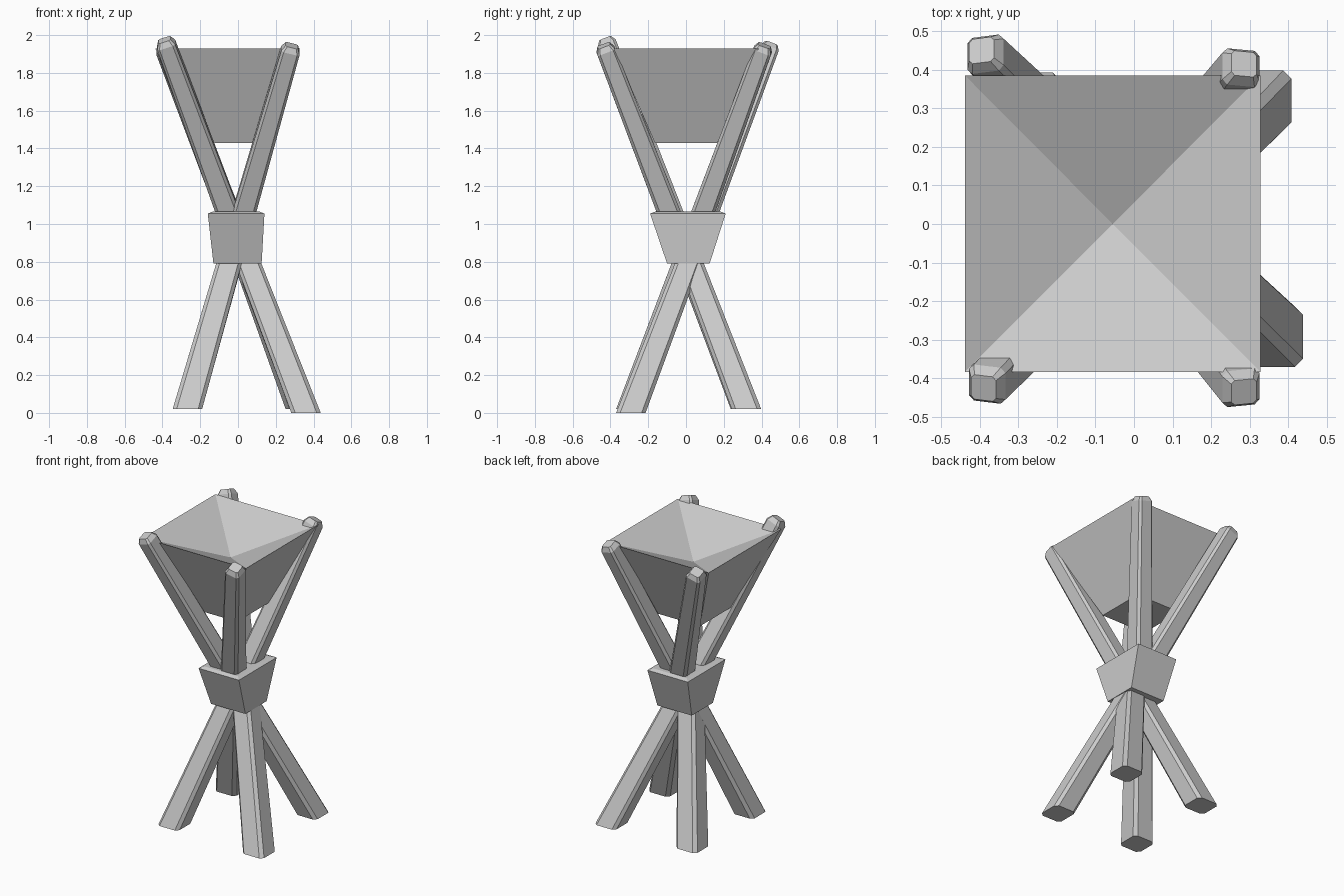
import bpy
from mathutils import Vector

if "Cube" in bpy.data.objects:
    bpy.data.objects.remove(bpy.data.objects["Cube"])


def make(name, verts, faces):
    me = bpy.data.meshes.new(name)
    me.from_pydata([tuple(v) for v in verts], [], faces)
    me.update()
    ob = bpy.data.objects.new(name, me)
    bpy.context.collection.objects.link(ob)
    return ob


def bridge(a, b, n):
    """Quads between ring starting at a and ring starting at b."""
    return [(a + i, a + (i + 1) % n, b + (i + 1) % n, b + i) for i in range(n)]


def octagon(centre, u, v, h, c=0.27):
    """Square of half size h with cut corners, in the plane u, v."""
    k = 1 - c
    pts = [(1, -k), (1, k), (k, 1), (-k, 1), (-1, k), (-1, -k), (-k, -1), (k, -1)]
    return [centre + u * (h * a) + v * (h * b) for a, b in pts]


def pole(name, foot, top):
    foot, top = Vector(foot), Vector(top)
    axis = (top - foot).normalized()
    X, Y = Vector((1, 0, 0)), Vector((0, 1, 0))
    u = (X - axis * axis.x).normalized()
    v = axis.cross(u)
    verts = octagon(foot, X, Y, 0.078)                     # level cut foot
    verts += octagon(top - axis * 0.03, u, v, 0.05)        # shoulder
    verts += octagon(top, u, v, 0.034)                     # bevelled tip
    faces = bridge(0, 8, 8) + bridge(8, 16, 8)
    faces += [tuple(range(16, 24)), tuple(range(7, -1, -1))]
    make(name, verts, faces)


def rect(x0, x1, y0, y1, z):
    return [(x0, y0, z), (x1, y0, z), (x1, y1, z), (x0, y1, z)]


# Four crossing poles, each running to the opposite corner
pole("pole_front_right_foot", (0.36, -0.292, 0.0), (-0.395, 0.45, 1.95))
pole("pole_front_left_foot", (-0.268, -0.292, 0.02), (0.285, 0.415, 1.945))
pole("pole_back_right_foot", (0.33, 0.32, 0.02), (-0.39, -0.425, 1.975))
pole("pole_back_left_foot", (-0.268, 0.315, 0.02), (0.285, -0.435, 1.945))

# Tapered binding block where the poles cross
make("binding_block",
     rect(-0.13, 0.125, -0.1, 0.125, 0.79)
     + rect(-0.16, 0.14, -0.19, 0.21, 1.055)
     + rect(-0.135, 0.115, -0.165, 0.185, 1.065),
     bridge(0, 4, 4) + bridge(4, 8, 4) + [(8, 9, 10, 11), (3, 2, 1, 0)])

# Fire bowl: tapered outside, shallow inverted pyramid inside
cx = -0.055
make("fire_bowl",
     rect(cx - 0.165, cx + 0.165, -0.165, 0.165, 1.43)
     + rect(cx - 0.383, cx + 0.383, -0.383, 0.385, 1.93)
     + [(cx, 0, 1.755)],
     bridge(0, 4, 4) + [(4 + i, 4 + (i + 1) % 4, 8) for i in range(4)] + [(3, 2, 1, 0)])
